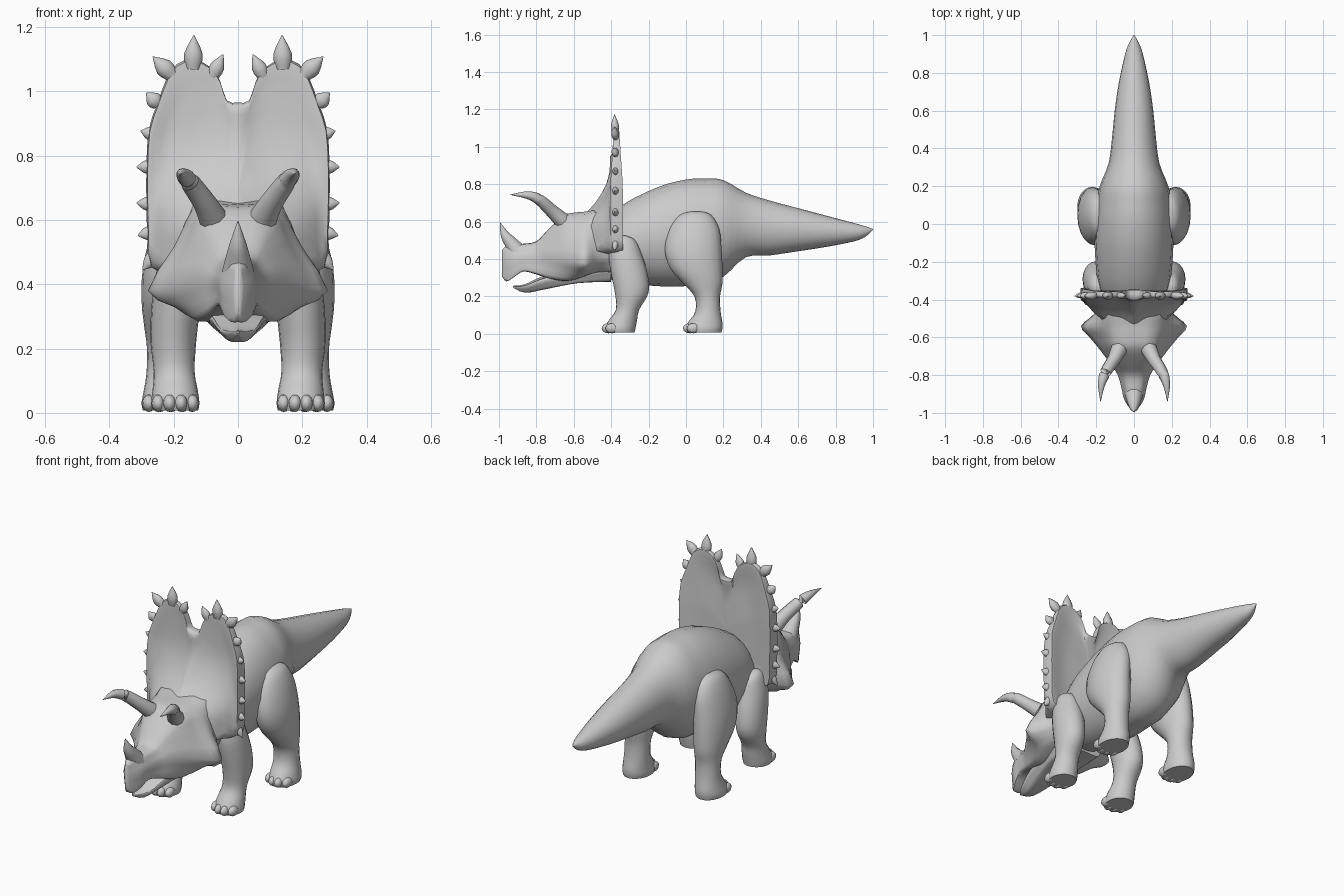
import bpy, bmesh, math
from mathutils import Vector

if "Cube" in bpy.data.objects:
    bpy.data.objects.remove(bpy.data.objects["Cube"])

GREY = bpy.data.materials.new("stone grey")
GREY.diffuse_color = (0.6, 0.6, 0.6, 1)
GREY.use_nodes = True
GREY.node_tree.nodes["Principled BSDF"].inputs["Base Color"].default_value = GREY.diffuse_color


def finish(name, bm, angle=50):
    bmesh.ops.recalc_face_normals(bm, faces=bm.faces)
    me = bpy.data.meshes.new(name)
    bm.to_mesh(me)
    bm.free()
    ob = bpy.data.objects.new(name, me)
    bpy.context.collection.objects.link(ob)
    me.materials.append(GREY)
    bpy.ops.object.select_all(action='DESELECT')
    ob.select_set(True)
    bpy.context.view_layer.objects.active = ob
    bpy.ops.object.shade_smooth_by_angle(angle=math.radians(angle))
    return ob


def spline(pts, n, closed=False):
    """Catmull-Rom through tuples of numbers, n steps per span."""
    m, out = len(pts), []
    get = (lambda i: pts[i % m]) if closed else (lambda i: pts[min(max(i, 0), m - 1)])
    for i in range(m if closed else m - 1):
        for k in range(n):
            t = k / n
            out.append(tuple(
                0.5 * (2 * b + (c - a) * t + (2 * a - 5 * b + 4 * c - d) * t * t
                       + (3 * b - a - 3 * c + d) * t ** 3)
                for a, b, c, d in zip(get(i - 1), get(i), get(i + 1), get(i + 2))))
    return out if closed else out + [tuple(pts[-1])]


def loft(name, rings, angle=50):
    bm = bmesh.new()
    rows = [[bm.verts.new(p) for p in r] for r in rings]
    n = len(rows[0])
    for a, b in zip(rows, rows[1:]):
        for i in range(n):
            j = (i + 1) % n
            bm.faces.new((a[i], a[j], b[j], b[i]))
    bm.faces.new(rows[0])
    bm.faces.new(rows[-1])
    return finish(name, bm, angle)


ARC = [2 * math.pi * i / 20 for i in range(20)]


def tube(name, path, n=4, squash=1.0):
    """Tapered round horn: path of (x, y, z, radius)."""
    p = spline(path, n)
    rings = []
    for i, q in enumerate(p):
        d = Vector(p[min(i + 1, len(p) - 1)][:3]) - Vector(p[max(i - 1, 0)][:3])
        d.normalize()
        u = d.cross(Vector((0, 1, 0)) if abs(d.y) < 0.8 else Vector((1, 0, 0))).normalized()
        v = d.cross(u)
        r = max(q[3], 0.0008)
        rings.append([Vector(q[:3]) + u * r * math.cos(t) + v * r * squash * math.sin(t)
                      for t in ARC[::2]])
    return loft(name, rings)


def ball(name, loc, size):
    bm = bmesh.new()
    bmesh.ops.create_uvsphere(bm, u_segments=12, v_segments=8, radius=1)
    for v in bm.verts:
        v.co = Vector(loc) + Vector(a * b for a, b in zip(v.co, size))
    return finish(name, bm)


# body and tail: y, top, bottom, half width
trunk = [(-.46, .58, .31, .12), (-.34, .69, .275, .185), (-.15, .785, .255, .207),
         (0, .825, .255, .207), (.1, .83, .262, .2), (.2, .822, .305, .182),
         (.32, .755, .41, .135), (.45, .712, .42, .117), (.6, .672, .442, .102),
         (.75, .632, .465, .08), (.9, .592, .495, .047), (.96, .575, .52, .025),
         (1.0, .561, .556, .002)]
loft("body_and_tail", [[(w * math.cos(t), y, (a + b) / 2 + (a - b) / 2 * math.sin(t))
                        for t in ARC] for y, a, b, w in spline(trunk, 3)])


# head: y, top z, top w, mid z, mid w, bottom z, bottom w
def head_loft(name, table):
    rings = []
    for y, zt, wt, zm, wm, zb, wb in spline(table, 3):
        half = [(wt, zt - .01), ((wt + wm) / 2, (zt + zm) / 2), (wm, zm),
                (wb + (wm - wb) * .45, zb + (zm - zb) * .35), (wb, zb)]
        ring = ([(0, zt)] + half + [(0, zb)] + [(-x, z) for x, z in half[::-1]])
        rings.append([(x, y, z) for x, z in spline(ring, 2, True)])
    return loft(name, rings, 60)


head_loft("skull", [
    (-.985, .45, .008, .39, .012, .31, .006), (-.96, .47, .02, .39, .034, .283, .02),
    (-.92, .478, .03, .40, .055, .305, .045), (-.87, .482, .04, .41, .066, .335, .058),
    (-.80, .495, .05, .42, .086, .32, .08), (-.74, .555, .07, .43, .125, .30, .10),
    (-.66, .63, .10, .41, .185, .285, .12), (-.60, .645, .11, .39, .235, .29, .13),
    (-.54, .65, .12, .38, .28, .31, .14), (-.47, .66, .14, .40, .205, .33, .12),
    (-.37, .66, .14, .43, .17, .33, .12)])
head_loft("lower_jaw", [
    (-.925, .257, .005, .253, .006, .248, .003), (-.86, .266, .045, .25, .05, .221, .02),
    (-.75, .315, .075, .285, .082, .24, .045), (-.58, .36, .10, .31, .11, .272, .08),
    (-.40, .40, .12, .35, .13, .28, .08)])
tube("nose_horn", [(0, -.90, .44, .05), (0, -.935, .485, .038), (0, -.968, .53, .025),
                   (0, -.995, .597, .001)])
for s in (-1, 1):
    tube("brow_horn", [(s * .075, -.655, .60, .045), (s * .105, -.715, .655, .036),
                       (s * .15, -.785, .718, .03), (s * .172, -.85, .742, .02),
                       (s * .177, -.94, .744, .001)])

# frill: lobed outline, thin rim, hollow front sweeping down to the skull
half = [(.035, .972), (.055, 1.03), (.085, 1.075), (.14, 1.10), (.19, 1.085),
        (.222, 1.04), (.252, .96), (.278, .88), (.285, .765), (.285, .65),
        (.282, .55), (.272, .455), (.18, .42)]
outline = spline([(0, .965)] + half + [(0, .40)] + [(-x, z) for x, z in half[::-1]], 2, True)


def front_y(x, z):
    slope = min(max(0, (.9 - z) / .28), 1.1)
    side = max(0, 1 - (abs(x) / .285) ** 2)
    ridge = .022 * math.exp(-(x / .045) ** 2)
    return -.385 - .155 * slope ** 2 * side - ridge


def shrunk(s, depth):
    return [(x * s, depth(x * s, .7 + (z - .7) * s), .7 + (z - .7) * s) for x, z in outline]


edge = lambda x, z: -.405 + .02 * max(0, (z - .8) / .3)
back = lambda x, z: -.338 - .02 * max(0, (z - .8) / .3)
loft("frill",
     [shrunk(s, front_y) for s in (.02, .2, .4, .6, .75, .86)]
     + [shrunk(.94, lambda x, z: min(edge(x, z), front_y(x, z))),
        shrunk(.985, edge), shrunk(1, lambda x, z: (edge(x, z) + back(x, z)) / 2),
        shrunk(.985, back), shrunk(.93, back)]
     + [shrunk(s, lambda x, z: back(x, z) - .015) for s in (.8, .5, .02)], 55)

# frill spikes: base x, z, tip x, z, width
spikes = [(.14, 1.07, .137, 1.175, .03), (.205, 1.05, .265, 1.108, .029),
          (.08, 1.045, .046, 1.115, .024), (.248, .96, .285, .995, .026),
          (.27, .868, .303, .877, .028), (.275, .765, .316, .765, .03),
          (.275, .65, .316, .653, .03), (.272, .56, .312, .552, .03),
          (.262, .485, .297, .445, .032)]
for s in (-1, 1):
    for i, (x, z, tx, tz, w) in enumerate(spikes):
        fat = .95 if i < 4 else .6
        tube("frill_spike", [(s * x, -.376, z, w * .75),
                             (s * (x + (tx - x) * .45), -.38, z + (tz - z) * .45, w * fat),
                             (s * tx, -.382, tz, .001)], 3, .75)


# legs: z, front y, back y, inner x, outer x
def leg(name, table, s):
    rings = []
    for z, y0, y1, x0, x1 in spline(table, 3):
        rings.append([(s * ((x0 + x1) / 2 + (x1 - x0) / 2 * math.cos(t)),
                       (y0 + y1) / 2 + (y1 - y0) / 2 * math.sin(t), z) for t in ARC])
    loft(name, rings)


hind = [(.655, .03, .08, .17, .2), (.635, -.035, .135, .14, .235), (.56, -.09, .178, .12, .27),
        (.45, -.113, .19, .12, .296), (.35, -.085, .195, .13, .3), (.27, -.015, .195, .14, .292),
        (.2, .045, .182, .15, .283), (.12, .05, .185, .152, .285), (.06, .01, .195, .15, .295),
        (.03, -.005, .195, .148, .3), (.008, 0, .19, .152, .296)]
fore = [(.525, -.35, -.32, .18, .21), (.5, -.39, -.27, .15, .235), (.42, -.412, -.235, .12, .258),
        (.32, -.4, -.205, .12, .27), (.22, -.38, -.2, .13, .272), (.13, -.375, -.25, .135, .262),
        (.07, -.415, -.262, .125, .266), (.03, -.435, -.27, .12, .27), (.008, -.43, -.275, .124, .266)]
for s in (-1, 1):
    leg("hind_leg", hind, s)
    leg("front_leg", fore, s)
    for k in range(4):
        u = (k - 1.5) / 1.5
        bend = .022 * u * u
        ball("hind_toe", (s * (.224 + .053 * u), .018 + bend, .03), (.021, .036, .027))
        ball("front_toe", (s * (.195 + .053 * u), -.417 + bend, .03), (.021, .036, .027))
